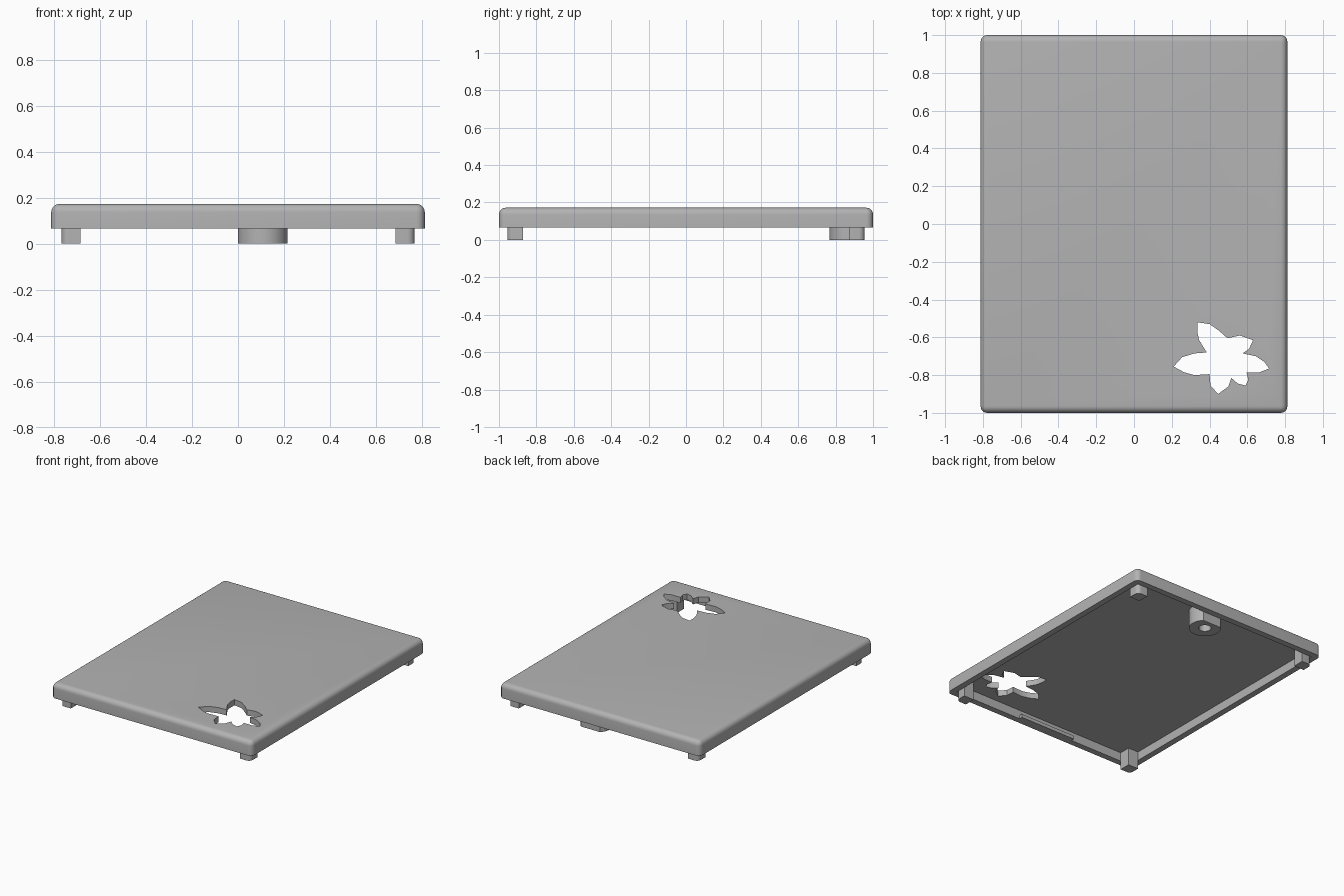
import bpy, bmesh, math

cube = bpy.data.objects.get("Cube")
if cube:
    bpy.data.objects.remove(cube, do_unlink=True)

HX, HY = 0.812, 1.0
BASE, CEILING, TOP = 0.065, 0.13, 0.172
WALL = 0.045

grey = bpy.data.materials.new("plain grey")
grey.use_nodes = True
grey.diffuse_color = (0.45, 0.45, 0.45, 1)
grey.node_tree.nodes["Principled BSDF"].inputs["Base Color"].default_value = grey.diffuse_color


def prism(name, outline, z0, z1):
    """Extrude a flat outline from z0 to z1."""
    bm = bmesh.new()
    face = bm.faces.new([bm.verts.new((x, y, z0)) for x, y in outline])
    ext = bmesh.ops.extrude_face_region(bm, geom=[face])
    for v in ext["geom"]:
        if isinstance(v, bmesh.types.BMVert):
            v.co.z = z1
    bmesh.ops.recalc_face_normals(bm, faces=bm.faces)
    mesh = bpy.data.meshes.new(name)
    bm.to_mesh(mesh)
    bm.free()
    mesh.materials.append(grey)
    ob = bpy.data.objects.new(name, mesh)
    bpy.context.collection.objects.link(ob)
    return ob


def rect(x0, x1, y0, y1):
    return [(x0, y0), (x1, y0), (x1, y1), (x0, y1)]


def circle(cx, cy, r, n=48):
    return [(cx + r * math.cos(math.tau * i / n), cy + r * math.sin(math.tau * i / n))
            for i in range(n)]


def apply_all(ob):
    bpy.ops.object.select_all(action="DESELECT")
    ob.select_set(True)
    bpy.context.view_layer.objects.active = ob
    for mod in list(ob.modifiers):
        bpy.ops.object.modifier_apply(modifier=mod.name)


def cut(ob, cutter):
    mod = ob.modifiers.new("cut", "BOOLEAN")
    mod.operation, mod.solver, mod.object = "DIFFERENCE", "EXACT", cutter
    apply_all(ob)
    bpy.data.objects.remove(cutter, do_unlink=True)


def smooth(ob):
    apply_all(ob)
    bpy.ops.object.shade_smooth_by_angle(angle=math.radians(35))


# Lid shell: rounded upright and top edges, square bottom rim
lid = prism("lid", rect(-HX, HX, -HY, HY), BASE, TOP)
bm = bmesh.new()
bm.from_mesh(lid.data)
edges = [e for e in bm.edges if max(v.co.z for v in e.verts) > TOP - 0.001]
bmesh.ops.bevel(bm, geom=edges, offset=0.036, segments=6, profile=0.5, affect="EDGES")
bm.to_mesh(lid.data)
bm.free()

# Hollow underside
cut(lid, prism("cavity", rect(WALL - HX, HX - WALL, WALL - HY, HY - WALL), 0, CEILING))

# Flower opening through the top
flower = [(.335, -.52), (.40, -.53), (.45, -.565), (.495, -.605), (.56, -.59),
          (.63, -.615), (.61, -.66), (.575, -.685), (.645, -.70), (.69, -.73),
          (.715, -.765), (.665, -.785), (.595, -.785), (.605, -.825), (.59, -.855),
          (.55, -.845), (.515, -.815), (.50, -.86), (.445, -.90), (.405, -.855),
          (.40, -.795), (.32, -.80), (.265, -.785), (.21, -.755), (.255, -.705),
          (.32, -.685), (.385, -.68), (.345, -.615), (.335, -.57)]
cut(lid, prism("flower_cutter", flower, 0, TOP + 0.1))
smooth(lid)

# Corner feet with a rounded outer corner
SIZE, ROUND = 0.083, 0.03
for sx, side in ((-1, "right"), (1, "left")):
    for sy, end in ((-1, "front"), (1, "back")):
        ox, oy = HX - WALL, HY - WALL
        arc = [(ox - ROUND + ROUND * math.cos(a), oy - ROUND + ROUND * math.sin(a))
               for a in (math.pi / 2 * i / 6 for i in range(7))]
        shape = [(ox - SIZE, oy - SIZE), (ox, oy - SIZE)] + arc + [(ox - SIZE, oy)]
        foot = prism(f"{end}_{side}_foot", [(sx * x, sy * y) for x, y in shape],
                     0, CEILING + 0.01)
        smooth(foot)

# Round screw boss, trimmed flat beside the back wall, with a blind hole
BX, BY = 0.108, 0.875
boss = prism("screw_boss", [(x, min(y, 0.95)) for x, y in circle(BX, BY, 0.108)],
             0, CEILING + 0.01)
cut(boss, prism("hole_cutter", circle(BX, BY, 0.042, 32), -0.1, CEILING))
smooth(boss)

# Catch on the inside of the front wall
prism("front_catch", rect(-0.25, 0.21, WALL - HY - 0.01, WALL - HY + 0.025), BASE, BASE + 0.025)
